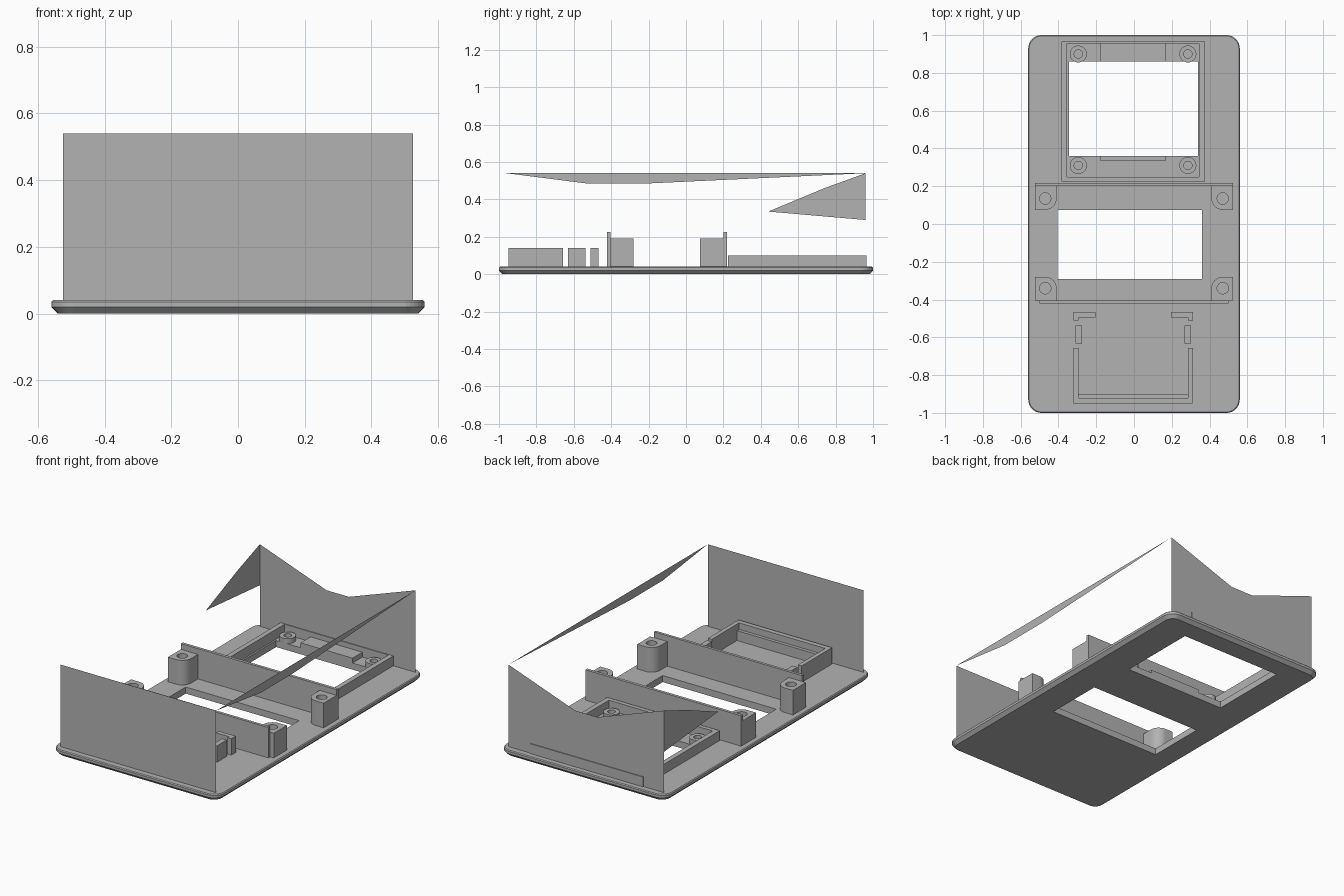
import bpy, bmesh, math

cube = bpy.data.objects.get("Cube")
if cube:
    bpy.data.objects.remove(cube, do_unlink=True)

grey = bpy.data.materials.new("plain grey")
grey.use_nodes = True
grey.diffuse_color = (0.45, 0.45, 0.45, 1)
grey.node_tree.nodes["Principled BSDF"].inputs["Base Color"].default_value = (0.45, 0.45, 0.45, 1)

TOP = 0.04     # top of the base plate
RIM = 0.54     # top of the thin outer walls


def finish(name, bm):
    bmesh.ops.recalc_face_normals(bm, faces=bm.faces)
    mesh = bpy.data.meshes.new(name)
    bm.to_mesh(mesh)
    bm.free()
    mesh.materials.append(grey)
    obj = bpy.data.objects.new(name, mesh)
    bpy.context.collection.objects.link(obj)
    return obj


def prism(name, outline, z0, z1):
    bm = bmesh.new()
    face = bm.faces.new([bm.verts.new((x, y, z0)) for x, y in outline])
    up = bmesh.ops.extrude_face_region(bm, geom=[face])["geom"]
    verts = [v for v in up if isinstance(v, bmesh.types.BMVert)]
    bmesh.ops.translate(bm, vec=(0, 0, z1 - z0), verts=verts)
    return finish(name, bm)


def box(name, x0, x1, y0, y1, z1, z0=TOP):
    return prism(name, [(x0, y0), (x1, y0), (x1, y1), (x0, y1)], z0, z1)


def arc(cx, cy, r, start, end, n=8):
    angles = [math.radians(start + (end - start) * i / n) for i in range(n + 1)]
    return [(cx + r * math.cos(a), cy + r * math.sin(a)) for a in angles]


def disc(name, x, y, r, z0, z1):
    return prism(name, arc(x, y, r, 0, 348.75, 31), z0, z1)


def cut(obj, cutter):
    mod = obj.modifiers.new("cut", "BOOLEAN")
    mod.operation = "DIFFERENCE"
    mod.solver = "EXACT"
    mod.object = cutter
    bpy.context.view_layer.objects.active = obj
    bpy.ops.object.modifier_apply(modifier=mod.name)
    bpy.data.objects.remove(cutter, do_unlink=True)


def smooth(obj):
    bpy.ops.object.select_all(action="DESELECT")
    obj.select_set(True)
    bpy.context.view_layer.objects.active = obj
    bpy.ops.object.shade_smooth_by_angle(angle=math.radians(30))


def sheet(name, points):
    bm = bmesh.new()
    bm.faces.new([bm.verts.new(p) for p in points])
    return finish(name, bm)


# Base plate: rounded corners, sloped lower edge, two windows
def rounded(hx, hy, r):
    pts = []
    for i, (sx, sy) in enumerate([(1, 1), (-1, 1), (-1, -1), (1, -1)]):
        pts += arc(sx * (hx - r), sy * (hy - r), r, i * 90, i * 90 + 90)
    return pts


bm = bmesh.new()
levels = [(0.02, 0.0), (0.0, 0.02), (0.0, 0.035), (0.005, TOP)]
rings = [[bm.verts.new((x, y, z)) for x, y in rounded(0.56 - d, 1 - d, 0.07 - d)] for d, z in levels]
for low, high in zip(rings, rings[1:]):
    for i in range(len(low)):
        j = (i + 1) % len(low)
        bm.faces.new((low[i], low[j], high[j], high[i]))
bm.faces.new(rings[0])
bm.faces.new(rings[-1])
plate = finish("base_plate", bm)
cut(plate, box("screen_window_cutter", -0.345, 0.34, 0.36, 0.86, 0.2, -0.1))
cut(plate, box("middle_window_cutter", -0.405, 0.36, -0.29, 0.075, 0.2, -0.1))

# Screen frame with four ring bosses and two ledges
frame = box("screen_frame", -0.385, 0.375, 0.225, 0.965, 0.1)
cut(frame, box("frame_cutter", -0.355, 0.345, 0.25, 0.955, 0.2, 0))
for x in (-0.295, 0.285):
    for y in (0.31, 0.9):
        boss = disc("screen_boss", x, y, 0.045, TOP, 0.07)
        cut(boss, disc("boss_cutter", x, y, 0.022, TOP + 0.005, 0.2))
        smooth(boss)
box("screen_ledge_back", -0.18, 0.17, 0.86, 0.957, 0.07)
box("screen_ledge_front", -0.18, 0.17, 0.335, 0.36, 0.06)

# Tall standoffs, mirrored left-right and about the middle window
MID = -0.1025
for sx in (1, -1):
    for sy in (1, -1):
        shape = [(0.525, 0.2), (0.525, 0.075)] + arc(0.47, 0.135, 0.06, 270, 180) + [(0.41, 0.2)]
        shape = [(sx * x, MID + sy * (y - MID)) for x, y in shape]
        post = prism("standoff", shape, TOP, 0.19)
        cut(post, disc("standoff_cutter", sx * 0.47, MID + sy * (0.135 - MID), 0.03, 0.06, 0.3))
        smooth(post)

# Cross walls joining the standoffs
box("cross_wall_back", -0.525, 0.525, 0.2, 0.218, 0.225)
box("cross_wall_front", -0.5, 0.5, -0.422, -0.405, 0.225)

# Front tray: U-shaped wall, side clips and corner brackets
box("tray_front_wall", -0.32, 0.31, -0.95, -0.92, 0.14)
box("tray_front_step", -0.295, 0.285, -0.92, -0.9, 0.1)
for s in (1, -1):
    def side(name, x0, x1, y0, y1):
        a, b = sorted((s * x0 - 0.004, s * x1 - 0.004))
        return box(name, a, b, y0, y1, 0.14)
    side("tray_side_wall", 0.29, 0.316, -0.92, -0.657)
    side("tray_clip", 0.272, 0.305, -0.632, -0.537)
    side("tray_bracket", 0.2, 0.316, -0.495, -0.467)
    side("tray_bracket_leg", 0.29, 0.316, -0.51, -0.495)

# Thin outer walls, partly open
W, D = 0.525, 0.96
sheet("front_wall", [(-W, -D, TOP), (W, -D, TOP), (W, -D, RIM), (-W, -D, RIM)])
sheet("back_wall", [(-W, D, TOP), (W, D, TOP), (W, D, RIM),
                    (0.075, D, 0.38), (-0.075, D, 0.38), (-W, D, RIM)])
sheet("left_wall_strip", [(W, -D, RIM), (W, -0.53, 0.485), (W, -0.21, 0.485), (W, D, RIM)])
sheet("right_wall_corner", [(-W, D, RIM), (-W, 0.74, 0.46), (-W, 0.44, 0.335), (-W, D, 0.29)])
